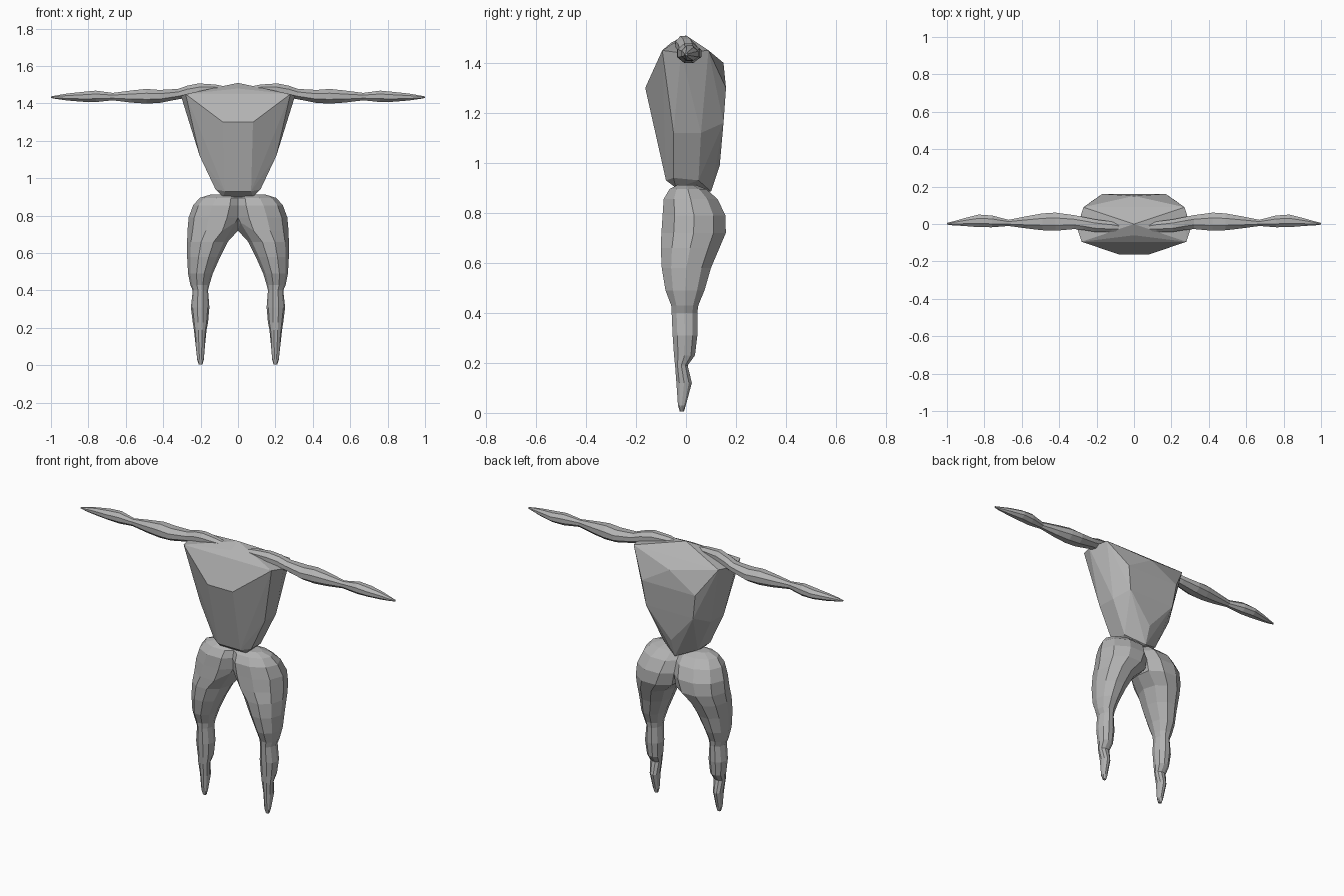
import bpy, bmesh, math

grey = bpy.data.materials.new("plain_grey")
grey.diffuse_color = (0.45, 0.45, 0.45, 1)


def finish(bm, name, mirror=False):
    bmesh.ops.recalc_face_normals(bm, faces=bm.faces)
    mesh = bpy.data.meshes.new(name)
    bm.to_mesh(mesh)
    bm.free()
    mesh.materials.append(grey)
    obj = bpy.data.objects.new(name, mesh)
    bpy.context.collection.objects.link(obj)
    if mirror:
        mod = obj.modifiers.new("mirror", "MIRROR")
        mod.merge_threshold = 0.001
    return obj


def loft(rings, sides, place, twist=0.0):
    """Skin oval rings given as (position, a_min, a_max, b_min, b_max)."""
    bm = bmesh.new()
    loops = []
    for i, (t, a0, a1, b0, b1) in enumerate(rings):
        loop = []
        for k in range(sides):
            ang = 2 * math.pi * (k + twist) / sides
            a = (a0 + a1) / 2 + (a1 - a0) / 2 * math.cos(ang)
            b = (b0 + b1) / 2 + (b1 - b0) / 2 * math.sin(ang)
            loop.append(bm.verts.new(place(t, a, b)))
        loops.append(loop)
    for low, high in zip(loops, loops[1:]):
        for k in range(sides):
            n = (k + 1) % sides
            bm.faces.new((low[k], low[n], high[n], high[k]))
    bm.faces.new(loops[0])
    bm.faces.new(loops[-1])
    return bm


# Torso: faceted wedge, broad at the chest and narrow at the waist
half = [
    (0.28, -0.095, 1.45), (0.305, -0.02, 1.44), (0.27, 0.09, 1.45),   # shoulder rim
    (0.08, -0.163, 1.30), (0.17, 0.16, 1.30), (0.15, 0.15, 1.16),     # chest and back
    (0.205, -0.05, 1.12), (0.20, 0.06, 1.12),                         # ribs
    (0.12, -0.05, 0.94), (0.11, 0.05, 0.93), (0.07, -0.08, 0.93),     # waist
    (0.08, -0.04, 0.90),
]
middle = [(0, 0, 1.51), (0, 0.15, 1.40), (0, 0.135, 0.99), (0, 0.10, 0.885), (0, -0.06, 1.48)]
bm = bmesh.new()
for x, y, z in half:
    bm.verts.new((x, y, z))
    bm.verts.new((-x, y, z))
for p in middle:
    bm.verts.new(p)
hull = bmesh.ops.convex_hull(bm, input=bm.verts)
loose = {v for v in hull["geom_interior"] if isinstance(v, bmesh.types.BMVert)}
bmesh.ops.delete(bm, geom=list(loose), context="VERTS")
finish(bm, "torso")

# Legs and hips: (z, x_min, x_max, y_min, y_max), joined along the centre plane
leg_rings = [
    (0.005, 0.190, 0.210, -0.025, -0.008),
    (0.03, 0.183, 0.218, -0.033, 0.000),
    (0.12, 0.175, 0.228, -0.040, 0.025),
    (0.19, 0.168, 0.236, -0.045, 0.008),
    (0.23, 0.160, 0.242, -0.050, 0.038),
    (0.31, 0.153, 0.252, -0.056, 0.048),
    (0.40, 0.160, 0.242, -0.060, 0.048),
    (0.43, 0.153, 0.255, -0.062, 0.052),
    (0.49, 0.135, 0.267, -0.086, 0.078),
    (0.58, 0.095, 0.272, -0.102, 0.105),
    (0.66, 0.055, 0.272, -0.107, 0.140),
    (0.72, -0.015, 0.270, -0.105, 0.166),
    (0.79, -0.050, 0.264, -0.100, 0.164),
    (0.855, -0.060, 0.240, -0.095, 0.132),
    (0.895, -0.050, 0.205, -0.070, 0.085),
    (0.912, -0.010, 0.150, -0.035, 0.040),
]
bm = loft(leg_rings, 10, lambda t, a, b: (max(a, 0.0), b, t))
# Raise the front of the crotch above the seat
for v in bm.verts:
    if v.co.x < 0.04 and v.co.y < 0.0 and 0.70 < v.co.z < 0.75:
        v.co.z += 0.045
inner = [f for f in bm.faces if all(v.co.x < 1e-5 for v in f.verts)]
bmesh.ops.delete(bm, geom=inner, context="FACES")
finish(bm, "hips_and_legs", mirror=True)

# Arms: (x, y_min, y_max, z_min, z_max), from the collar to the fingertips
arm_rings = [
    (0.06, -0.035, -0.005, 1.472, 1.490),
    (0.12, -0.046, 0.015, 1.450, 1.503),
    (0.21, -0.045, 0.028, 1.435, 1.510),
    (0.27, -0.035, 0.040, 1.428, 1.498),
    (0.32, -0.030, 0.050, 1.420, 1.480),
    (0.42, -0.040, 0.065, 1.400, 1.475),
    (0.49, -0.037, 0.060, 1.396, 1.481),
    (0.57, -0.027, 0.045, 1.402, 1.472),
    (0.67, -0.012, 0.024, 1.415, 1.458),
    (0.76, -0.020, 0.048, 1.405, 1.471),
    (0.83, -0.020, 0.053, 1.407, 1.464),
    (0.91, -0.012, 0.032, 1.414, 1.455),
    (0.97, -0.008, 0.014, 1.423, 1.444),
    (1.00, -0.003, 0.006, 1.429, 1.438),
]
finish(loft(arm_rings, 8, lambda t, a, b: (t, a, b), 0.5), "arms", mirror=True)
